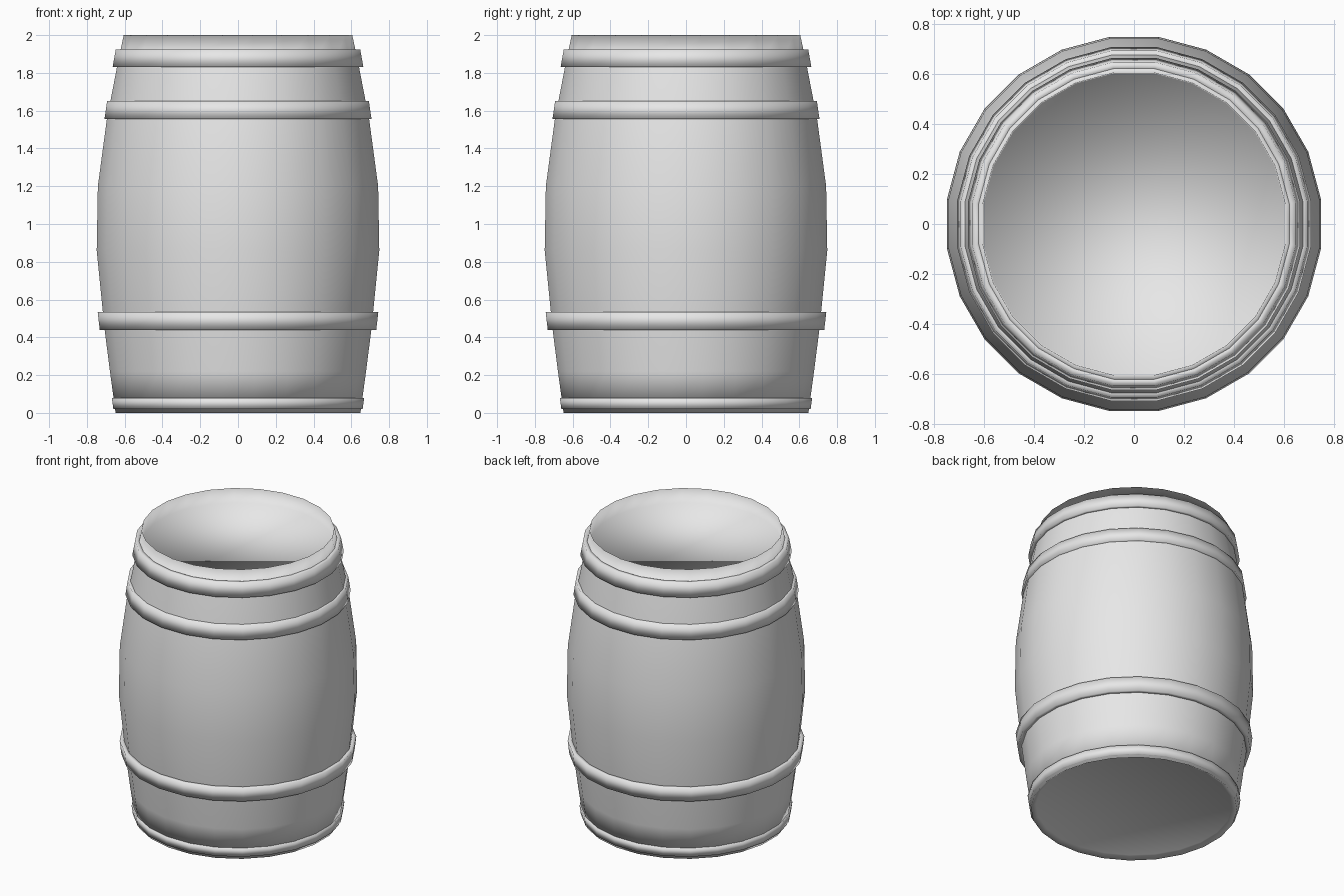
import bpy, bmesh, math

cube = bpy.data.objects.get("Cube")
if cube:
    bpy.data.objects.remove(cube, do_unlink=True)

SIDES = 24
gray = bpy.data.materials.new("plain_gray")
gray.use_nodes = True
gray.diffuse_color = (0.8, 0.8, 0.8, 1)
gray.node_tree.nodes["Principled BSDF"].inputs["Base Color"].default_value = (0.8, 0.8, 0.8, 1)


def add_ring(bm, flat_radius, z):
    # radius is measured to the middle of a flat side
    r = flat_radius / math.cos(math.pi / SIDES)
    angles = [(i + 0.5) * 2 * math.pi / SIDES for i in range(SIDES)]
    return [bm.verts.new((r * math.cos(a), r * math.sin(a), z)) for a in angles]


def bridge(bm, low, high):
    for i in range(SIDES):
        j = (i + 1) % SIDES
        bm.faces.new((low[i], low[j], high[j], high[i]))


def finish(bm, name):
    mesh = bpy.data.meshes.new(name)
    for f in bm.faces:
        f.smooth = True
    bm.to_mesh(mesh)
    bm.free()
    mesh.materials.append(gray)
    obj = bpy.data.objects.new(name, mesh)
    bpy.context.collection.objects.link(obj)
    return obj


# Bulging body: sunken top disc, and a bottom disc just inside a shallow lip
BOTTOM_DISC, TOP_DISC = 0.02, 1.9
profile = [(0.615, BOTTOM_DISC), (0.648, 0.0), (0.678, 0.22), (0.706, 0.44), (0.748, 0.86),
           (0.742, 1.2), (0.695, 1.55), (0.637, 1.85), (0.605, 2.0), (0.602, TOP_DISC)]
bm = bmesh.new()
rings = [add_ring(bm, r, z) for r, z in profile]
for low, high in zip(rings, rings[1:]):
    bridge(bm, low, high)
bm.faces.new(rings[0][::-1])
bm.faces.new(rings[-1])
finish(bm, "barrel_body")

# Hoops: name, bottom z, bottom radius, top z, top radius
hoops = [
    ("bottom_hoop", 0.02, 0.660, 0.08, 0.668),
    ("lower_hoop", 0.44, 0.732, 0.535, 0.743),
    ("upper_hoop", 1.555, 0.707, 1.65, 0.693),
    ("top_hoop", 1.83, 0.664, 1.925, 0.647),
]
THICKNESS = 0.035
for name, z0, r0, z1, r1 in hoops:
    bm = bmesh.new()
    section = [(r0, z0), (r1, z1), (r1 - THICKNESS, z1), (r0 - THICKNESS, z0)]
    loops = [add_ring(bm, r, z) for r, z in section]
    for k in range(4):
        bridge(bm, loops[k], loops[(k + 1) % 4])
    finish(bm, name)
